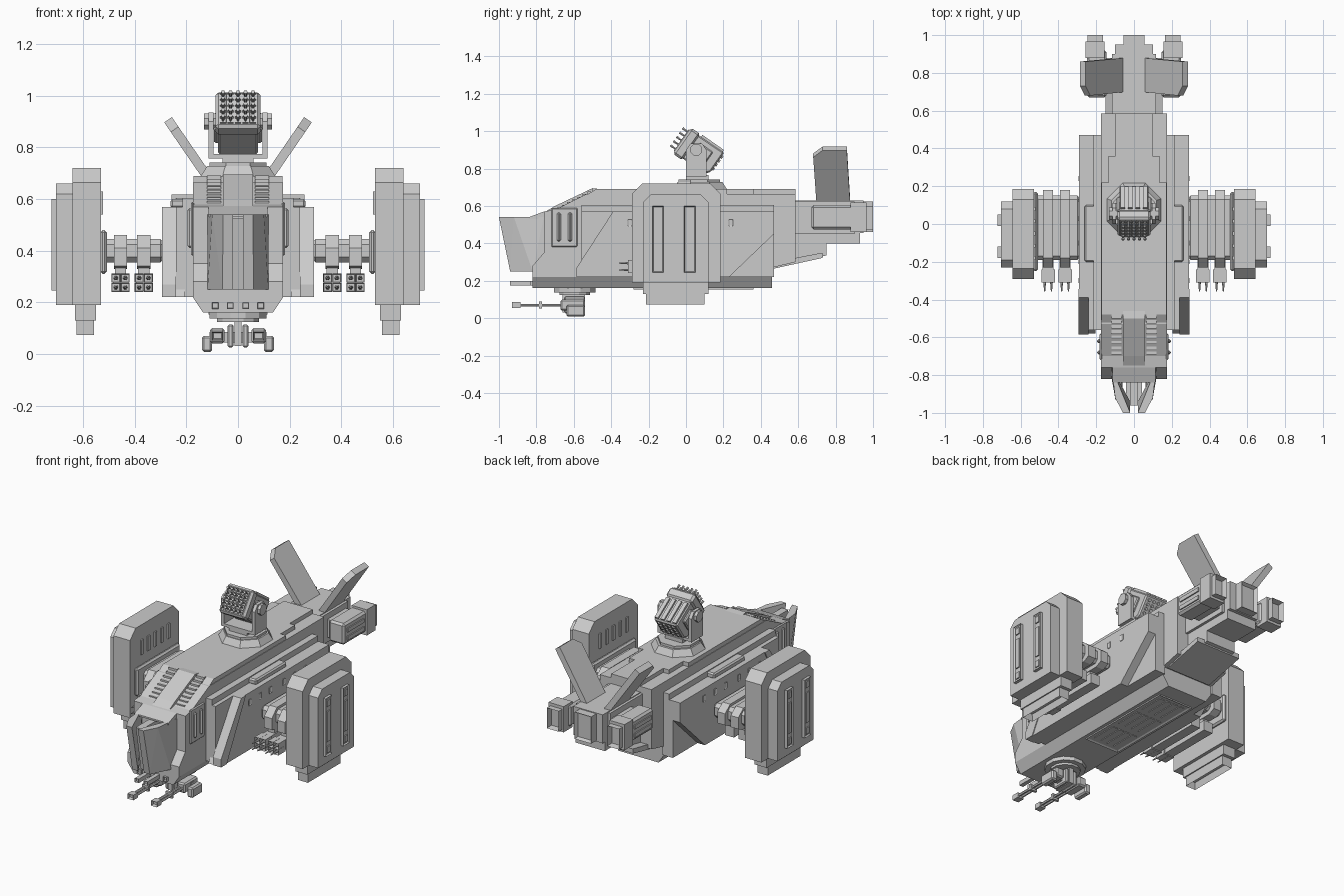
import bpy, bmesh, math
from mathutils import Matrix, Vector

if "Cube" in bpy.data.objects:
    bpy.data.objects.remove(bpy.data.objects["Cube"])


def finish(name, bm, mirror=False, bevel=0, mat=None):
    if mat:
        bm.transform(mat)
    bmesh.ops.recalc_face_normals(bm, faces=bm.faces)
    me = bpy.data.meshes.new(name)
    bm.to_mesh(me)
    bm.free()
    ob = bpy.data.objects.new(name, me)
    bpy.context.collection.objects.link(ob)
    if bevel:
        m = ob.modifiers.new("bevel", 'BEVEL')
        m.width, m.segments = bevel, 1
    if mirror:
        ob.modifiers.new("mirror", 'MIRROR').use_mirror_merge = False
    return ob


def box(name, x0, x1, y0, y1, z0, z1, mirror=False, bevel=0, mat=None, hole=None):
    """Box from limits; hole = (direction, rim, depth) sinks one face."""
    bm = bmesh.new()
    bmesh.ops.create_cube(bm, size=1)
    bm.transform(Matrix.Translation(((x0+x1)/2, (y0+y1)/2, (z0+z1)/2))
                 @ Matrix.Diagonal((x1-x0, y1-y0, z1-z0, 1)))
    if hole:
        d = Vector(hole[0])
        bm.normal_update()
        f = max(bm.faces, key=lambda f: f.normal.dot(d))
        bmesh.ops.inset_region(bm, faces=[f], thickness=hole[1])
        for v in f.verts:
            v.co -= d*hole[2]
    return finish(name, bm, mirror, bevel, mat)


def prism(name, pts, x0, x1, mirror=False, bevel=0, mat=None):
    """Side profile of (y, z) points pushed from x0 to x1."""
    bm = bmesh.new()
    f = bm.faces.new([bm.verts.new((x0, y, z)) for y, z in pts])
    r = bmesh.ops.extrude_face_region(bm, geom=[f])
    for v in r["geom"]:
        if isinstance(v, bmesh.types.BMVert):
            v.co.x = x1
    return finish(name, bm, mirror, bevel, mat)


def hull(name, pts, mirror=False):
    bm = bmesh.new()
    for p in pts:
        bm.verts.new(p)
    bmesh.ops.convex_hull(bm, input=bm.verts)
    return finish(name, bm, mirror)


def cyl(name, loc, r, depth, axis='Y', n=8, r2=None, mirror=False, mat=None, scale=(1, 1, 1)):
    bm = bmesh.new()
    bmesh.ops.create_cone(bm, cap_ends=True, segments=n, radius1=r,
                          radius2=r if r2 is None else r2, depth=depth)
    bm.transform(Matrix.Rotation(math.pi/n, 4, 'Z'))
    rot = {'X': Matrix.Rotation(math.pi/2, 4, 'Y'), 'Y': Matrix.Rotation(math.pi/2, 4, 'X'),
           'Z': Matrix.Identity(4)}[axis]
    bm.transform(Matrix.Translation(loc) @ Matrix.Diagonal((*scale, 1)) @ rot)
    return finish(name, bm, mirror, 0, mat)


# Fuselage, keel and roof
prism("fuselage", [(-.82, .22), (-.82, .28), (-.76, .35), (-.76, .57), (-.70, .58), (-.53, .665),
                   (.585, .665), (.585, .30), (.46, .27), (.46, .22)], -.175, .175)
hull("keel", [(s*x, y, z) for s in (-1, 1) for y in (-.82, .46) for x, z in ((.175, .22), (.135, .16))])
prism("roof_front", [(-.53, .66), (-.48, .69), (.22, .69), (.22, .66)], -.172, .172)
box("roof_middle", -.135, .135, .2, .36, .66, .69)
box("roof_rear", -.098, .098, .3, .585, .66, .69)
prism("brow", [(-.76, .565), (-.70, .60), (-.50, .695), (-.46, .69), (-.46, .64), (-.7, .56)], -.058, .058)
for i in range(8):
    t = i/7
    box("brow_louvre", .065, .12, -.69+.19*t, -.67+.19*t, .56+.1*t, .592+.1*t, True)

# Side hull and armour plates
box("side_hull", .17, .24, -.56, .47, .22, .57, True)
prism("side_armour", [(-.58, .22), (-.35, .57), (.47, .57), (.47, .45), (.23, .22)], .205, .29, True)
prism("front_armour_frame", [(-.585, .22), (-.585, .27), (-.39, .57), (-.345, .57), (-.53, .22)], .24, .295, True)
box("shoulder_rail", .17, .215, -.56, .47, .57, .605, True)
box("shoulder_block", .2, .262, -.2, .1, .565, .6, True, .008)
for y in (-.3, -.2, -.1, .03, .13, .24):
    box("hull_window", .28, .296, y-.013, y+.013, .49, .53, True, .004, hole=((1, 0, 0), .004, .006))
for y in (-.68, -.62):
    box("cheek_bar", .17, .195, y-.011, y+.011, .41, .565, True, .008)
box("cheek_panel", .17, .182, -.72, -.58, .38, .59, True, .008)

# Nose and chin
hull("canopy_half", [(.02, -1, .54), (.058, -1, .54), (.1, -.92, .54), (.118, -.76, .54),
                     (.02, -.94, .25), (.06, -.94, .25), (.118, -.82, .25), (.118, -.76, .25)], True)
prism("canopy_spine", [(-.96, .525), (-.91, .25), (-.76, .25), (-.76, .525)], -.022, .022)
prism("canopy_top", [(-.84, .54), (-.76, .57), (-.7, .57), (-.7, .53), (-.84, .53)], -.115, .115)
for x, y in ((.03, -.94), (.088, -.835)):
    box("chin_probe", x-.013, x+.013, y, -.8, .175, .2, True, hole=((0, -1, 0), .004, .012))

# Belly panels
box("belly_frame", -.115, .115, -.28, .36, .152, .165, hole=((0, 0, -1), .015, .006))
for x in (-.07, -.023, .023, .07):
    for y in (-.24, -.03, .17):
        box("belly_slat", x-.016, x+.016, y, y+.16, .154, .165)

# Tail boom
prism("tail_boom", [(.45, .268), (.75, .335), (.75, .40), (.93, .40), (.93, .455), (.95, .455),
                    (.95, .63), (.45, .63)], -.1, .1)
box("tail_collar", -.116, .116, .57, .9, .45, .625)
box("tail_end", -.056, .056, .9, 1, .46, .625, hole=((0, 1, 0), .014, .02))
prism("tail_ramp", [(.47, .265), (.73, .322), (.73, .35), (.47, .30)], -.15, .15)

# Tail thrusters
box("tail_stub", .09, .17, .7, .88, .48, .59, True)
box("tail_thruster", .145, .25, .67, .92, .475, .605, True, .012)
box("tail_thruster_ring", .155, .258, .88, .965, .46, .618, True)
box("tail_thruster_nozzle", .165, .245, .95, 1, .475, .6, True, hole=((0, 1, 0), .012, .04))
for z in (.51, .56):
    box("thruster_slot", .245, .257, .7, .86, z-.012, z+.012, True)

# V tail fins, profile leaned outwards
fin = [(.70, 0), (.88, 0), (.86, .385), (.73, .385), (.68, .34)]
prism("tail_fin", fin, -.018, .018, True,
      mat=Matrix.Translation((.053, 0, .59)) @ Matrix.Rotation(math.radians(34.5), 4, 'Y'))

# Engine pods
prism("engine_inner", [(-.29, .19), (-.29, .665), (-.235, .72), (.13, .72), (.185, .665), (.185, .19)],
      .53, .642, True)
prism("engine_outer", [(-.23, .19), (-.23, .62), (-.19, .66), (.08, .66), (.12, .62), (.12, .19)],
      .64, .705, True)
for y in (-.15, .02):
    box("engine_strip", .7, .723, y-.03, y+.03, .245, .6, True, hole=((1, 0, 0), .008, .008))
    for z0, z1 in ((.262, .3), (.33, .515), (.545, .583)):
        box("engine_strip_cell", .71, .722, y-.014, y+.014, z0, z1, True)
box("engine_inner_panel", .508, .535, -.25, .17, .31, .48, True, .01)
for i in range(5):
    y = -.18+i*.065
    box("engine_vent", .522, .535, y-.01, y+.01, .54, .63, True)
box("engine_skirt", .55, .632, -.23, .12, .13, .2, True)
box("engine_nozzle", .557, .625, -.215, .1, .073, .14, True, hole=((0, 0, -1), .012, .04))

# Wing pylons
box("wing", .28, .53, -.19, .15, .355, .445, True, .02)
for cx in (.365, .455):
    prism("wing_rib", [(-.23, .34), (-.23, .41), (-.18, .46), (.13, .46), (.18, .42), (.18, .35), (.14, .33), (-.18, .33)],
          cx-.026, cx+.026, True)
    box("missile_hanger", cx-.022, cx+.022, -.2, .08, .3, .345, True)
    box("missile_rack", cx-.03, cx+.03, -.25, .1, .245, .308, True)
    for dx in (-.018, .018):
        for dz in (-.018, .018):
            x, z = cx+dx, .276+dz
            box("missile_cell", x-.0175, x+.0175, -.31, -.24, z-.0175, z+.0175, True, hole=((0, -1, 0), .004, .03))
            cyl("missile_tip", (x, -.322, z), .009, .07, n=6, r2=.003, mirror=True)

# Chin gun turret
cyl("chin_plate", (0, -.595, .15), .115, .025, 'Z', 12)
cyl("chin_ring", (0, -.595, .137), .085, .025, 'Z', 12)
box("gun_post", -.014, .014, -.66, -.54, .03, .14)
box("gun_yoke", .018, .04, -.65, -.54, .025, .115, True, .006)
box("gun_axle", -.11, .11, -.615, -.575, .045, .085)
box("gun_body", .053, .108, -.67, -.54, .04, .1, True, .008)
box("gun_drum", .1, .14, -.64, -.54, .008, .07, True, .008)
for dx in (-.011, .011):
    cyl("gun_barrel", (.08+dx, -.78, .07), .008, .25, n=6, mirror=True)
box("gun_clamp", .058, .102, -.785, -.77, .053, .088, True)
box("gun_muzzle", .06, .1, -.93, -.885, .055, .086, True, hole=((0, -1, 0), .006, .02))

# Roof turret base and yoke
cyl("turret_base", (0, .075, .705), .16, .045, 'Z', 8, .13)
cyl("turret_ring", (0, .07, .732), .12, .02, 'Z', 8)
box("turret_foot", -.06, .06, 0, .12, .735, .765)
box("yoke_floor", -.115, .115, 0, .11, .758, .775)
prism("yoke_arm", [(0, .76), (0, .9), (.025, .935), (.085, .935), (.11, .9), (.11, .76)], .095, .115, True)
cyl("yoke_pin", (.11, .055, .9), .034, .045, 'X', 8, mirror=True)

# Rocket launcher, tilted upwards (local -y is the muzzle)
tilt = Matrix.Translation((.07, .0, .885)).copy()
tilt = Matrix.Translation((0, .07, .885)) @ Matrix.Rotation(math.radians(-35), 4, 'X')
prism("launcher_body", [(-.09, -.075), (-.09, .075), (.11, .078), (.11, -.05), (.085, -.078)], -.078, .078, bevel=.008, mat=tilt)
box("launcher_frame", -.088, .088, -.112, -.05, -.085, .085, bevel=.012, mat=tilt)
for i in range(4):
    x = -.06+i*.04
    box("launcher_rib", x-.012, x+.012, -.04, .1, .07, .088, mat=tilt)
box("launcher_side", .07, .092, -.03, .06, -.045, .045, True, .006, mat=tilt)
for i in range(5):
    for j in range(5):
        x, z = (i-2)*.029, (j-2)*.028
        box("rocket_cell", x-.0125, x+.0125, -.118, -.1, z-.0125, z+.0125, mat=tilt, hole=((0, -1, 0), .003, .01))
        cyl("rocket_tip", (x, -.125, z), .003, .045, n=6, r2=.008, mat=tilt)
        if i < 4 and j < 4:
            x, z = (i-1.5)*.032, (j-1.5)*.026
            cyl("exhaust_tube", (x, .112, z+.012), .01, .012, n=6, mat=tilt)
